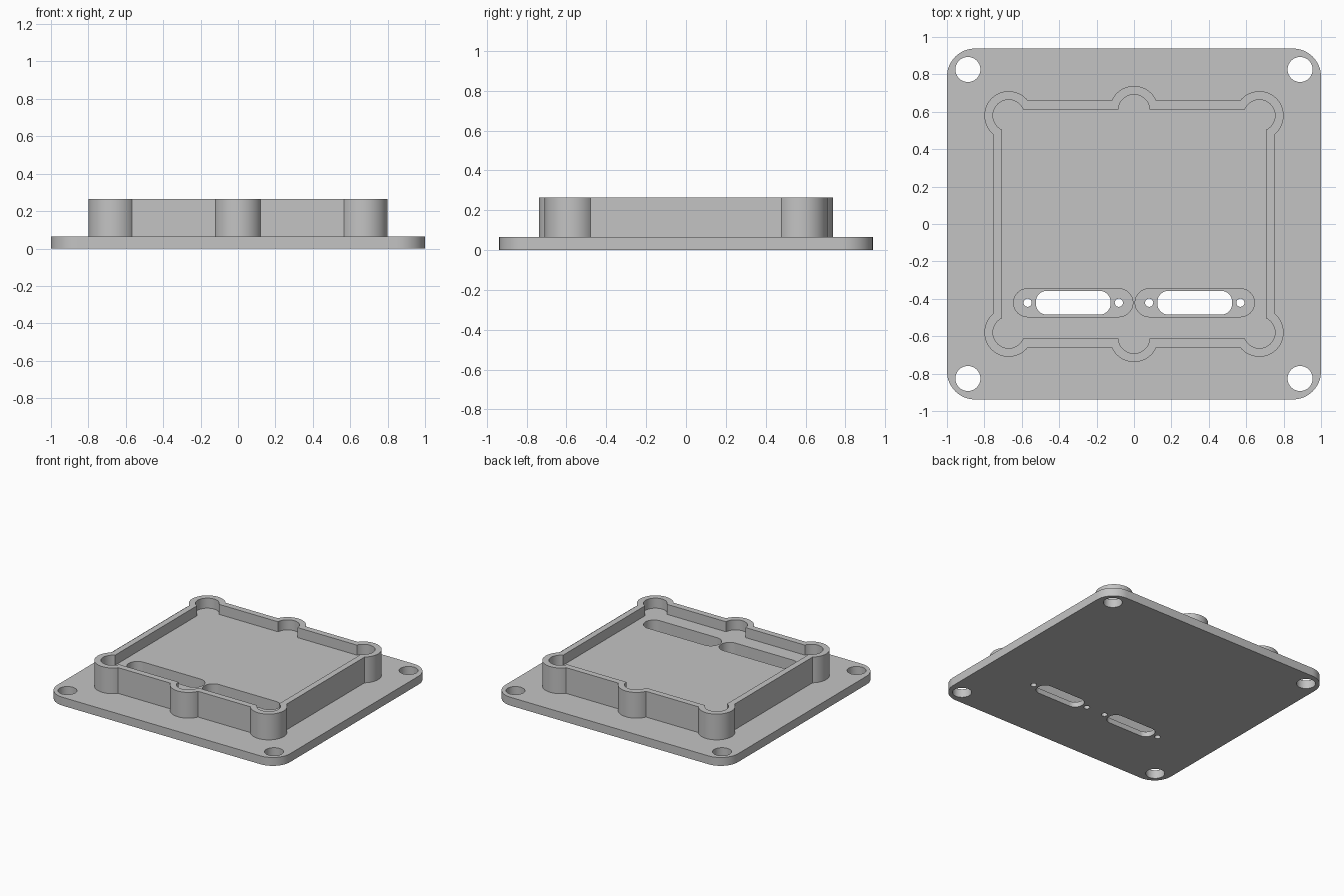
import bpy, bmesh
from math import pi, cos, sin, acos, asin, radians

cube = bpy.data.objects.get("Cube")
if cube:
    bpy.data.objects.remove(cube, do_unlink=True)

BASE_TOP, FLOOR, RIM = 0.065, 0.187, 0.265

grey = bpy.data.materials.new("plain grey")
grey.use_nodes = True
colour = (0.55, 0.55, 0.55, 1)
grey.diffuse_color = colour
grey.node_tree.nodes["Principled BSDF"].inputs["Base Color"].default_value = colour


def arc(cx, cy, r, a0, a1, n=16):
    return [(cx + r * cos(a0 + (a1 - a0) * i / n), cy + r * sin(a0 + (a1 - a0) * i / n))
            for i in range(n + 1)]


def circle(cx, cy, r, n=40):
    return arc(cx, cy, r, 0, 2 * pi, n)[:-1]


def rounded_rect(cx, cy, hx, hy, r):
    points = []
    for i, (sx, sy) in enumerate([(1, 1), (-1, 1), (-1, -1), (1, -1)]):
        points += arc(cx + sx * (hx - r), cy + sy * (hy - r), r, i * pi / 2, (i + 1) * pi / 2)
    return points


def lobed_rect(hx, hy, r):
    """Rectangle with round lobes at its corners and in the middle of front and back."""
    cx, cy, my = 0.67, 0.58, 0.608
    corner = arc(cx, cy, r, -acos((hx - cx) / r), pi - asin((hy - cy) / r), 32)
    start = asin((hy - my) / r)
    middle = arc(0, my, r, start, pi - start, 24)
    half = corner + middle + [(-x, y) for x, y in reversed(corner)]
    return half + [(-x, -y) for x, y in half]


def prism(name, outline, z0, z1):
    bm = bmesh.new()
    face = bm.faces.new([bm.verts.new((x, y, z0)) for x, y in outline])
    top = bmesh.ops.extrude_face_region(bm, geom=[face])["geom"]
    bmesh.ops.translate(bm, vec=(0, 0, z1 - z0),
                        verts=[v for v in top if isinstance(v, bmesh.types.BMVert)])
    bmesh.ops.recalc_face_normals(bm, faces=bm.faces)
    mesh = bpy.data.meshes.new(name)
    bm.to_mesh(mesh)
    bm.free()
    mesh.materials.append(grey)
    obj = bpy.data.objects.new(name, mesh)
    bpy.context.collection.objects.link(obj)
    return obj


def combine(target, tool, operation):
    tool.hide_render = True
    mod = target.modifiers.new("combine", "BOOLEAN")
    mod.object, mod.operation, mod.solver = tool, operation, "EXACT"
    bpy.context.view_layer.objects.active = target
    bpy.ops.object.modifier_apply(modifier=mod.name)
    bpy.data.objects.remove(tool, do_unlink=True)


def cut(outline, z0, z1):
    combine(plate, prism("cutter", outline, z0, z1), "DIFFERENCE")


# Base plate with the raised, lobed block
plate = prism("mounting_plate", rounded_rect(0, 0, 1, 0.938, 0.15), 0, BASE_TOP)
combine(plate, prism("raised_block", lobed_rect(0.752, 0.66, 0.13), 0.03, RIM), "UNION")

# Shallow recess inside the rim
cut(lobed_rect(0.705, 0.612, 0.084), FLOOR, 0.4)

# Corner mounting holes
for sx in (-1, 1):
    for sy in (-1, 1):
        cut(circle(sx * 0.888, sy * 0.826, 0.067), -0.1, 0.4)

# Two connector pockets, each with an opening and a pair of screw holes
for cx in (-0.325, 0.325):
    cut(rounded_rect(cx, -0.421, 0.319, 0.075, 0.0749), 0.04, 0.4)
    cut(rounded_rect(cx, -0.421, 0.2, 0.064, 0.06), -0.1, 0.4)
    for dx in (-0.244, 0.244):
        cut(circle(cx + dx, -0.421, 0.022, 24), -0.1, 0.4)

# Smooth curved walls, keep edges sharp
bpy.ops.object.select_all(action="DESELECT")
plate.select_set(True)
bpy.context.view_layer.objects.active = plate
bpy.ops.object.shade_smooth_by_angle(angle=radians(30))
